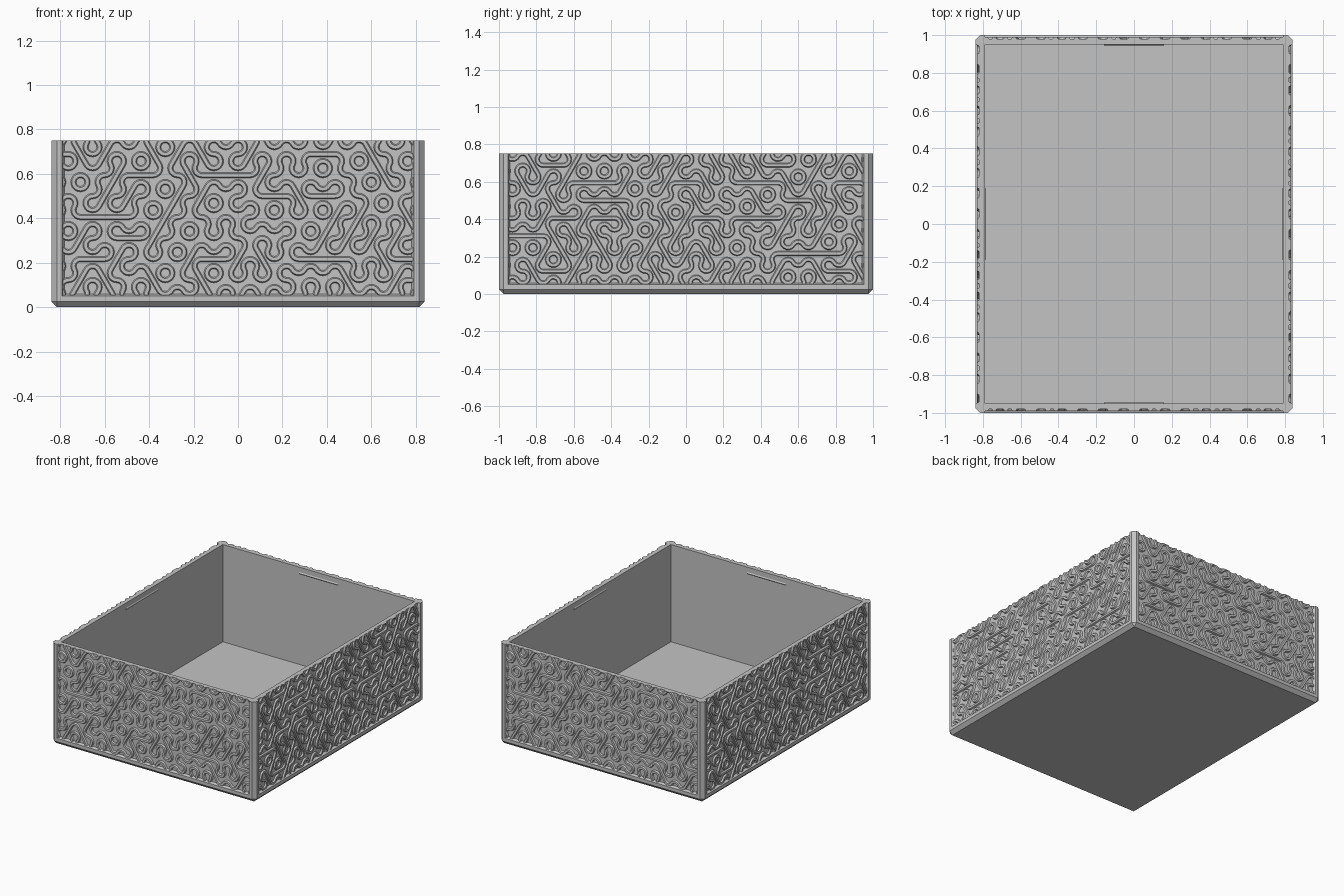
import bpy
import bmesh
import random
from math import cos, sin, radians, sqrt, pi
from mathutils import Matrix, Vector

if "Cube" in bpy.data.objects:
    bpy.data.objects.remove(bpy.data.objects["Cube"])

HX, HY, H = 0.84, 1.0, 0.75      # half width, half depth, height
WALL, FLOOR = 0.05, 0.025
RECESS, CHAMFER = 0.02, 0.025
TILE = 0.063                     # hexagon side of the relief pattern
STEP = TILE * sqrt(3)

grey = bpy.data.materials.new("plain grey")
grey.use_nodes = True
colour = (0.55, 0.55, 0.55, 1)
grey.diffuse_color = colour
grey.node_tree.nodes["Principled BSDF"].inputs["Base Color"].default_value = colour


def make_object(name, bm):
    bmesh.ops.recalc_face_normals(bm, faces=bm.faces)
    mesh = bpy.data.meshes.new(name)
    bm.to_mesh(mesh)
    bm.free()
    mesh.materials.append(grey)
    ob = bpy.data.objects.new(name, mesh)
    bpy.context.collection.objects.link(ob)
    return ob


def box(bm, low, high):
    low, high = Vector(low), Vector(high)
    m = Matrix.Translation((low + high) / 2) @ Matrix.Diagonal((*(high - low), 1))
    bmesh.ops.create_cube(bm, size=1, matrix=m)


def loft(bm, rings):
    """Solid through rings of points, capped at both ends."""
    rows = [[bm.verts.new(p) for p in ring] for ring in rings]
    n = len(rows[0])
    for a, b in zip(rows, rows[1:]):
        for i in range(n):
            j = (i + 1) % n
            bm.faces.new((a[i], a[j], b[j], b[i]))
    return rows


def solid(bm, rings):
    rows = loft(bm, rings)
    bm.faces.new(rows[0])
    bm.faces.new(rows[-1])


def carve(ob, cutter):
    mod = ob.modifiers.new("carve", "BOOLEAN")
    mod.operation, mod.solver, mod.object = "DIFFERENCE", "EXACT", cutter
    bpy.context.view_layer.objects.active = ob
    bpy.ops.object.modifier_apply(modifier=mod.name)
    bpy.data.objects.remove(cutter)


# Four walls: name, half length, distance from centre, turn about z
walls = [("front", HX, HY, 0), ("left", HY, HX, 1),
         ("back", HX, HY, 2), ("right", HY, HX, 3)]


def turn(k):
    return Matrix.Rotation(k * pi / 2, 4, "Z")


# Box body with chamfered bottom and corner edges
bm = bmesh.new()
box(bm, (-HX, -HY, 0), (HX, HY, H))
edges = [e for e in bm.edges if min(v.co.z for v in e.verts) < H / 2]
bmesh.ops.bevel(bm, geom=edges, offset=CHAMFER, segments=1, affect="EDGES")
body = make_object("box_body", bm)

# Hollow inside
bm = bmesh.new()
box(bm, (WALL - HX, WALL - HY, FLOOR), (HX - WALL, HY - WALL, H + 0.2))
carve(body, make_object("cavity_cutter", bm))

# Sunken panels with sloping borders
for name, half, dist, k in walls:
    bm = bmesh.new()
    rings = []
    for depth, side, low in ((-RECESS, 0.046, 0.048), (0, 0.048, 0.05),
                             (RECESS, 0.058, 0.058)):
        a, y = half - side, depth - dist
        rings.append([(-a, y, low), (a, y, low), (a, y, H + 0.1), (-a, y, H + 0.1)])
    solid(bm, rings)
    bm.transform(turn(k))
    carve(body, make_object("panel_cutter", bm))


def ribbon(bm, path):
    """Raised band along (point, sideways) pairs in the panel plane."""
    profile = ((-0.0125, 0), (-0.0075, 0.011), (0.0075, 0.011), (0.0125, 0))
    loft(bm, [[(p.x + s.x * o, -h, p.y + s.y * o) for o, h in profile]
              for p, s in path])


def polar(deg, r=1.0):
    return Vector((cos(radians(deg)), sin(radians(deg)))) * r


def tile(bm, centre, kind):
    """Hexagon joining its edge midpoints by arcs or a straight and two arcs."""
    if kind < 2:
        corners = (kind, kind + 2, kind + 4)
    else:
        d = kind - 2
        corners = (d + 1, d + 4)
        side = polar(60 * d + 90)
        ribbon(bm, [(centre + polar(60 * d, r), side) for r in (-STEP / 2, STEP / 2)])
    for c in corners:
        hub = centre + polar(30 + 60 * c, TILE)
        ways = [polar(150 + 60 * c + 15 * i) for i in range(9)]
        ribbon(bm, [(hub + w * TILE / 2, w) for w in ways])


# Winding relief on each panel; opposite walls match
for name, half, dist, k in walls:
    rng = random.Random(11 + k % 2)
    bm = bmesh.new()
    cols = int(half / STEP) + 2
    for row in range(-6, 3):
        for col in range(-cols, cols + 1):
            centre = Vector(((col + 0.5 * (row % 2)) * STEP, 0.594 + row * 1.5 * TILE))
            tile(bm, centre, rng.randrange(5))
    bmesh.ops.remove_doubles(bm, verts=bm.verts, dist=0.0001)
    reach = half - 0.052
    for co, no in (((0, 0, H), (0, 0, 1)), ((0, 0, 0.054), (0, 0, -1)),
                   ((reach, 0, 0), (1, 0, 0)), ((-reach, 0, 0), (-1, 0, 0))):
        cut = bmesh.ops.bisect_plane(bm, geom=bm.verts[:] + bm.edges[:] + bm.faces[:],
                                     plane_co=co, plane_no=no, clear_outer=True)
        ends = [e for e in cut["geom_cut"] if isinstance(e, bmesh.types.BMEdge)]
        if ends:
            bmesh.ops.edgenet_fill(bm, edges=ends)
    bm.transform(turn(k) @ Matrix.Translation((0, RECESS - dist, 0)))
    make_object(name + "_relief", bm)

# Small catch ridge inside each wall near the rim
for name, half, dist, k in walls:
    a = 0.16 if k % 2 == 0 else 0.19
    y = WALL - dist
    bm = bmesh.new()
    solid(bm, [[(x, y - 0.001, 0.695), (x, y + 0.005, 0.705), (x, y - 0.001, 0.715)]
               for x in (-a, a)])
    bm.transform(turn(k))
    make_object(name + "_catch", bm)
